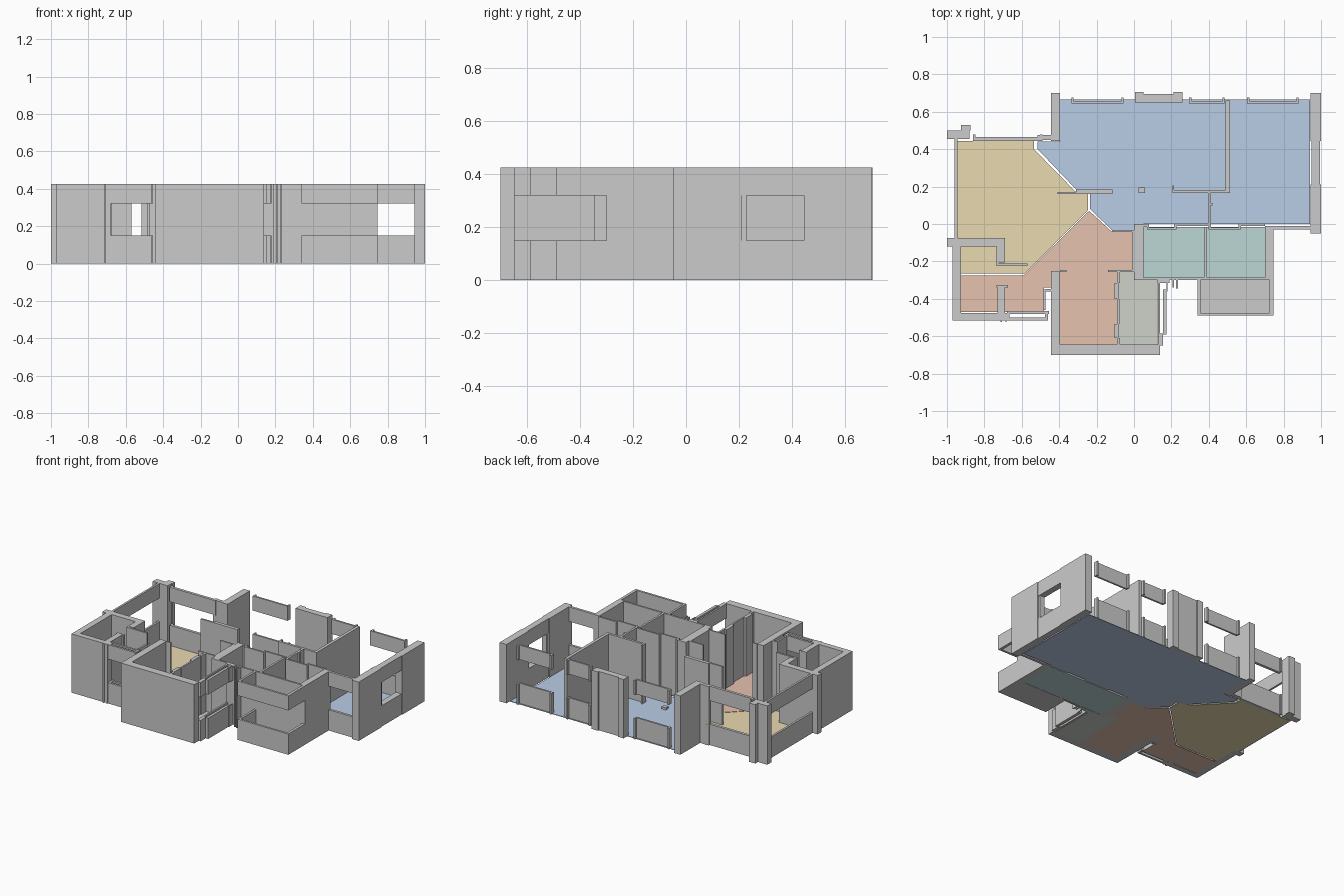
import bpy, bmesh

H, SILL, HEAD = 0.425, 0.15, 0.32
FLOOR = 0.004


def build(name, boxes):
    """One object made of axis-aligned boxes (x0, y0, x1, y1, z0, z1)."""
    bm = bmesh.new()
    for x0, y0, x1, y1, z0, z1 in boxes:
        f = bm.faces.new([bm.verts.new(p) for p in
                          ((x0, y0, z0), (x1, y0, z0), (x1, y1, z0), (x0, y1, z0))])
        ext = bmesh.ops.extrude_face_region(bm, geom=[f])["geom"]
        bmesh.ops.translate(bm, vec=(0, 0, z1 - z0),
                            verts=[v for v in ext if isinstance(v, bmesh.types.BMVert)])
    return finish(name, bm)


def finish(name, bm):
    bmesh.ops.recalc_face_normals(bm, faces=bm.faces)
    me = bpy.data.meshes.new(name)
    bm.to_mesh(me)
    bm.free()
    ob = bpy.data.objects.new(name, me)
    bpy.context.collection.objects.link(ob)
    return ob


def wall(name, *rects):
    build(name, [(*r, 0, H) for r in rects])


def window(name, *rects):
    """Parapet below and lintel above an opening."""
    build(name, [(*r, *z) for r in rects for z in ((0, SILL), (HEAD, H))])


def floor(name, color, pts):
    bm = bmesh.new()
    f = bm.faces.new([bm.verts.new((x, y, 0)) for x, y in pts])
    ext = bmesh.ops.extrude_face_region(bm, geom=[f])["geom"]
    bmesh.ops.translate(bm, vec=(0, 0, FLOOR),
                        verts=[v for v in ext if isinstance(v, bmesh.types.BMVert)])
    ob = finish(name, bm)
    mat = bpy.data.materials.new(name + "_colour")
    mat.diffuse_color = (*color, 1)
    ob.data.materials.append(mat)


# Room floors
floor("living_floor", (.49, .61, .79), [
    (-.395, .665), (.94, .665), (.94, 0), (0, 0), (0, -.035), (-.115, -.035), (-.235, .08),
    (-.235, .165), (-.305, .18), (-.515, .4), (-.515, .44), (-.395, .44)])
floor("bedroom_floor", (.82, .70, .44), [
    (-.95, .445), (-.535, .445), (-.535, .40), (-.315, .175), (-.245, .16), (-.245, .075),
    (-.585, -.265), (-.925, -.265), (-.925, -.08), (-.95, -.08)])
floor("hall_floor", (.79, .54, .43), [
    (-.24, .07), (-.12, -.04), (-.01, -.04), (-.01, -.25), (-.08, -.25), (-.08, -.645),
    (-.40, -.645), (-.40, -.25), (-.445, -.25), (-.445, -.34), (-.48, -.34), (-.48, -.47),
    (-.925, -.47), (-.925, -.275), (-.59, -.275)])
floor("bath_floor", (.50, .68, .67), [(.05, -.285), (.70, -.285), (.70, -.015), (.05, -.015)])
floor("utility_floor", (.62, .65, .59), [(-.08, -.645), (.125, -.645), (.125, -.295), (.0, -.295),
                                         (.0, -.25), (-.08, -.25)])
floor("balcony_floor", (.52, .52, .52), [(.355, -.475), (.725, -.475), (.725, -.3), (.355, -.3)])

# Right outer wall with its window
Y0, Y1 = .21, .445
wall("right_wall", (.945, -.05, 1, Y0), (.945, Y1, 1, .70))
window("right_window", (.95, Y0, .995, Y1))
wall("right_window_jamb", (.955, Y0, .99, Y0 + .018))

# Back piers
wall("back_middle_pier", (.005, .65, .26, .695), (.005, .695, .05, .705), (.21, .695, .26, .705))
wall("back_left_pier", (-.445, .445, -.395, .70), (-.515, .45, -.445, .475))
wall("corner_pier", (-1, .455, -.88, .50), (-.925, .50, -.875, .53))

# Back windows, each with small return jambs
for name, x0, x1 in (("back_window_left", -.335, -.055),
                     ("back_window_middle", .295, .485),
                     ("back_window_right", .605, .88)):
    window(name, (x0, .645, x1, .658), (x0, .658, x0 + .012, .675), (x1 - .012, .658, x1, .675))

# Bedroom windows on the left
window("bedroom_back_window", (-.86, .445, -.49, .465), (-.86, .465, -.848, .478),
       (-.502, .465, -.49, .478))
window("bedroom_side_window", (-.96, -.08, -.945, .46))

# Small bathroom block, front left
wall("left_block_walls", (-1, -.12, -.69, -.075), (-.735, -.205, -.69, -.12),
     (-.97, -.515, -.925, -.12), (-.925, -.515, -.69, -.475), (-.73, -.475, -.69, -.34))
wall("left_block_partition", (-.735, -.225, -.57, -.212), (-.735, -.212, -.722, -.205),
     (-.735, -.34, -.675, -.326))
window("front_left_window", (-.68, -.48, -.455, -.465), (-.665, -.515, -.475, -.50),
       (-.68, -.515, -.665, -.48), (-.475, -.515, -.46, -.48))
wall("front_left_jambs", (-.715, -.525, -.705, -.515), (-.69, -.52, -.68, -.475),
     (-.485, -.46, -.472, -.35), (-.472, -.36, -.445, -.347))

# Front room: thick outer walls
wall("front_room_walls", (-.445, -.70, -.395, -.25), (-.395, -.70, .14, -.645))
wall("hall_corner_stub", (-.395, -.256, -.36, -.246))

# Folded partition between front room and utility
wall("folded_partition", (-.09, -.645, -.075, -.61), (-.105, -.61, -.08, -.535),
     (-.09, -.535, -.078, -.40), (-.105, -.40, -.08, -.315), (-.09, -.315, -.075, -.25),
     (-.14, -.256, 0, -.246))

# Utility room window, stepped in plan
window("utility_window", (.128, -.65, .14, -.31), (.14, -.65, .155, -.585), (.155, -.59, .175, -.35),
       (.175, -.36, .18, -.31))
wall("utility_jambs", (.125, -.315, .19, -.30), (.205, -.34, .215, -.30), (.225, -.345, .235, -.30))

# Bath block walls
wall("bath_thick_walls", (0, -.30, .05, 0), (.70, -.30, .745, -.01))
wall("bath_front_wall", (.05, -.30, .70, -.287))
wall("bath_divider", (.375, -.287, .39, -.015))
steps = ((.05, -.015), (.075, -.03), (.22, -.01), (.405, -.03), (.565, -.01), (.70, -.01))
wall("bath_folded_wall",
     *[(a[0], a[1], b[0], a[1] + .012) for a, b in zip(steps, steps[1:])],
     *[(x - .006, -.03, x + .006, .002) for x, _ in steps[1:-1]])
wall("hall_short_wall", (-.115, -.042, 0, -.032), (-.012, -.25, 0, -.04))

# Front right window beside the right wall
window("front_right_window", (.745, -.03, .945, -.012))

# Balcony parapet and lintel on three sides
window("balcony_surround", (.34, -.49, .745, -.475), (.34, -.475, .355, -.30),
       (.725, -.475, .745, -.30))

# Inner walls
wall("hall_wall", (-.41, .16, -.115, .172), (-.31, .172, -.115, .185))
wall("living_wall", (.205, .165, .50, .182), (.205, .182, .215, .205), (.49, .165, .512, .66))
wall("closet_wall", (.395, 0, .41, .165), (.405, .10, .42, .112))

# Low post base on the living room floor
build("post_base", [(.025, .165, .06, .195, 0, .02)])
